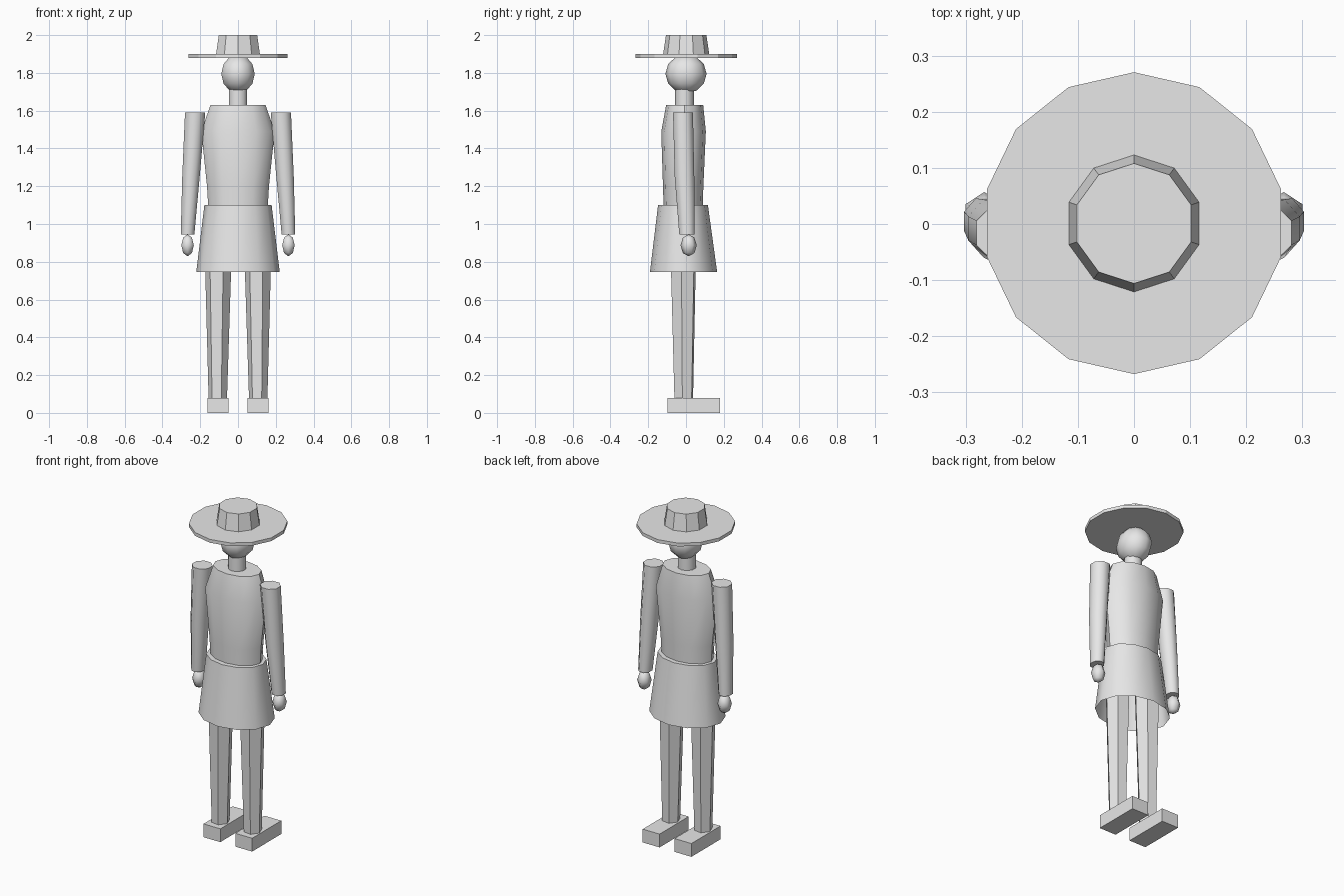
import bpy, bmesh, math

cube = bpy.data.objects.get("Cube")
if cube:
    bpy.data.objects.remove(cube, do_unlink=True)

grey = bpy.data.materials.new("plain_grey")
grey.use_nodes = True
grey.diffuse_color = (0.8, 0.8, 0.8, 1)
grey.node_tree.nodes["Principled BSDF"].inputs["Base Color"].default_value = (0.8, 0.8, 0.8, 1)


def finish(bm, name, smooth=0):
    """Turn a bmesh into a named object, optionally smooth shaded."""
    bmesh.ops.recalc_face_normals(bm, faces=bm.faces)
    mesh = bpy.data.meshes.new(name)
    bm.to_mesh(mesh)
    bm.free()
    mesh.materials.append(grey)
    obj = bpy.data.objects.new(name, mesh)
    bpy.context.collection.objects.link(obj)
    if smooth:
        bpy.ops.object.select_all(action="DESELECT")
        obj.select_set(True)
        bpy.context.view_layer.objects.active = obj
        bpy.ops.object.shade_smooth_by_angle(angle=math.radians(smooth))
    return obj


def loft(name, rings, sides, phase=90, smooth=0, bottom=True):
    """Skin a stack of ellipses given as (x, y, z, radius x, radius y)."""
    bm = bmesh.new()
    loops = []
    for x, y, z, rx, ry in rings:
        angles = [math.radians(phase) + math.tau * i / sides for i in range(sides)]
        loops.append([bm.verts.new((x + rx * math.cos(a), y + ry * math.sin(a), z)) for a in angles])
    for low, high in zip(loops, loops[1:]):
        for i in range(sides):
            j = (i + 1) % sides
            bm.faces.new((low[i], low[j], high[j], high[i]))
    bm.faces.new(loops[-1])
    obj_bottom = loops[0]
    if bottom:
        bm.faces.new(obj_bottom[::-1])
    return finish(bm, name, smooth)


def ball(name, center, size, segments, rings):
    """Low-poly smooth ellipsoid."""
    bm = bmesh.new()
    bmesh.ops.create_uvsphere(bm, u_segments=segments, v_segments=rings, radius=1)
    for v in bm.verts:
        v.co = [c + s * p for c, s, p in zip(center, size, v.co)]
    return finish(bm, name, 80)


def box(name, low, high):
    bm = bmesh.new()
    bmesh.ops.create_cube(bm, size=1)
    for v in bm.verts:
        v.co = [(a + b) / 2 + (b - a) * p for a, b, p in zip(low, high, v.co)]
    return finish(bm, name)


# Hat
loft("hat_brim", [(0, 0.0015, 1.88, 0.269, 0.269), (0, 0.0015, 1.9, 0.269, 0.269)], 14)
loft("hat_crown", [(0, 0.001, 1.9, 0.122, 0.122), (0, 0.001, 2.0, 0.107, 0.107)], 10)

# Head and neck
ball("head", (0, 0, 1.795), (0.093, 0.109, 0.103), 10, 6)
loft("neck", [(0, -0.008, 1.6, 0.051, 0.05), (0, -0.008, 1.74, 0.051, 0.05)], 10, smooth=50)

# Torso and open skirt
loft("torso", [(0, -0.015, 1.08, 0.157, 0.103), (0, -0.015, 1.2, 0.164, 0.107),
               (0, -0.013, 1.49, 0.194, 0.118), (0, -0.007, 1.63, 0.146, 0.098)], 12, smooth=40)
loft("skirt", [(0, -0.013, 0.745, 0.221, 0.178), (0, -0.016, 1.1, 0.178, 0.132)],
     12, smooth=40, bottom=False)

# Limbs
for side, s in (("left", 1), ("right", -1)):
    loft(side + "_arm", [(s * 0.267, 0.005, 0.945, 0.039, 0.044), (s * 0.249, -0.008, 1.25, 0.05, 0.056),
                         (s * 0.227, -0.016, 1.59, 0.058, 0.057)], 8, 22.5, 50)
    ball(side + "_hand", (s * 0.267, 0.014, 0.887), (0.038, 0.043, 0.058), 6, 4)
    # Legs are turned hexagons, the same way round on both sides
    loft(side + "_leg", [(s * 0.107, -0.012, 0.07, 0.049, 0.053), (s * 0.105, -0.014, 0.745, 0.069, 0.07),
                         (s * 0.104, -0.014, 1.0, 0.076, 0.077)], 6, 52)
    x = s * 0.106
    box(side + "_foot", (x - 0.056, -0.097, 0), (x + 0.056, 0.18, 0.08))
